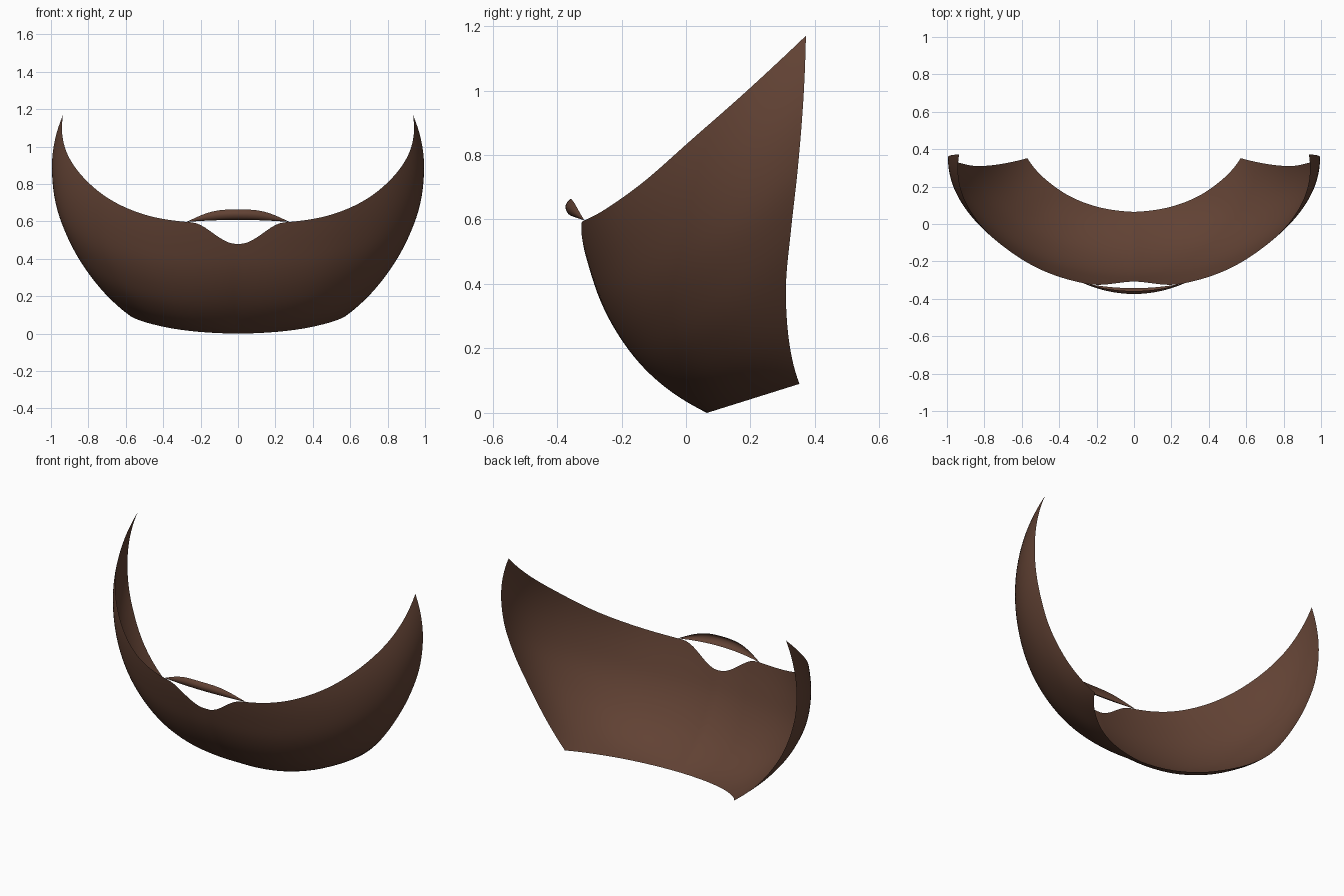
import bpy, math
from mathutils import Vector

if "Cube" in bpy.data.objects:
    bpy.data.objects.remove(bpy.data.objects["Cube"])

mat = bpy.data.materials.new("dark_brown")
mat.diffuse_color = (0.12, 0.054, 0.034, 1)
mat.use_nodes = True
mat.node_tree.nodes["Principled BSDF"].inputs["Base Color"].default_value = mat.diffuse_color


def spline(points, t):
    """Catmull-Rom through points, t in 0..1, with curved extrapolated ends."""
    p = [Vector(q) for q in points]
    p = [3 * p[0] - 3 * p[1] + p[2]] + p + [3 * p[-1] - 3 * p[-2] + p[-3]]
    n = len(points) - 1
    i = min(int(t * n), n - 1)
    f = t * n - i
    a, b, c, d = p[i:i + 4]
    return 0.5 * (2 * b + (c - a) * f + (2 * a - 5 * b + 4 * c - d) * f * f
                  + (3 * b - a - 3 * c + d) * f ** 3)


def half_sheet(name, surface, nu, nv):
    """Smooth grid for the +x half, mirrored across x = 0."""
    verts = [surface(i / nu, j / nv) for i in range(nu + 1) for j in range(nv + 1)]
    w = nv + 1
    faces = [(i * w + j, (i + 1) * w + j, (i + 1) * w + j + 1, i * w + j + 1)
             for i in range(nu) for j in range(nv)]
    me = bpy.data.meshes.new(name)
    me.from_pydata(verts, [], faces)
    me.polygons.foreach_set("use_smooth", [True] * len(faces))
    me.materials.append(mat)
    ob = bpy.data.objects.new(name, me)
    bpy.context.collection.objects.link(ob)
    m = ob.modifiers.new("mirror", 'MIRROR')
    m.use_clip = True
    m.merge_threshold = 0.0005
    return ob


# Four edges of the beard's right half
bottom_edge = [(0, .065), (.125, .077), (.24, .105), (.35, .152),
               (.44, .212), (.515, .279), (.57, .352)]
bottom_edge = [(x, y, .09 * (y - .065) / .287) for x, y in bottom_edge]
top_edge = [(0, -.335, .595), (.25, -.32, .595), (.485, -.25, .632),
            (.685, -.13, .718), (.84, .02, .85), (.927, .19, 1.0), (.935, .372, 1.17)]
front_profile = [(0, .065, 0), (0, -.037, .062), (0, -.13, .143), (0, -.206, .24),
                 (0, -.264, .348), (0, -.304, .467), (0, -.335, .595)]
back_edge = [(.57, .352, .09), (.715, .32, .22), (.84, .31, .39), (.93, .326, .57),
             (.985, .347, .76), (.99, .364, .97), (.935, .372, 1.17)]


def bulge(profile, v):
    return spline(profile, v) - Vector(profile[0]).lerp(Vector(profile[-1]), v)


# Beard: edges joined by bulging profiles, with a dip under the mouth
def beard_surface(u, v):
    low, high = spline(bottom_edge, u), spline(top_edge, u)
    if high.x < .25:
        v *= 1 - .075 * (1 + math.cos(math.pi * high.x / .25))
    a = u * math.pi / 2
    wf = .5 * (math.cos(a) + 1 - u)
    wb = .5 * (math.sin(a) + u)
    return low.lerp(high, v) + wf * bulge(front_profile, v) + wb * bulge(back_edge, v)


half_sheet("beard", beard_surface, 60, 36)

# Moustache: narrow curled strip tapering to the mouth corners
curl = [(0, -.343, .608), (0, -.366, .618), (0, -.374, .642), (0, -.358, .664)]


def moustache_surface(u, v):
    corner = Vector((0, -.315, .597))
    p = corner.lerp(spline(curl, v), 1 - u ** 2)
    p.x = .275 * u
    p.z += .005 * v * v * math.sin(math.pi * u) ** 2
    return p


half_sheet("moustache", moustache_surface, 24, 10)
